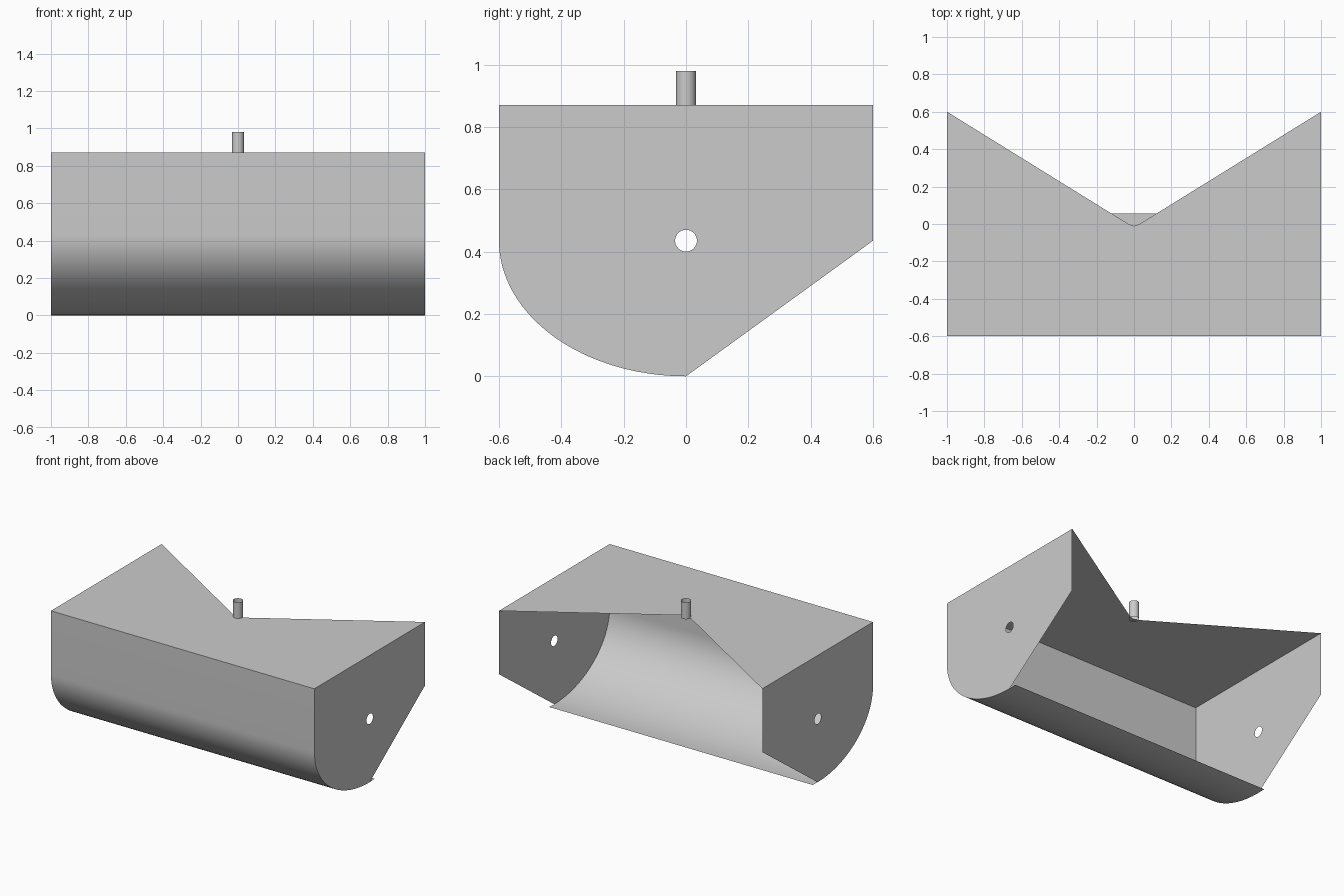
import bpy, bmesh, math

if "Cube" in bpy.data.objects:
    bpy.data.objects.remove(bpy.data.objects["Cube"])

W, D, H, MID = 1.0, 0.6, 0.87, 0.435   # half width, half depth, height, curve start
HOLE_R, PIN_R, LIP = 0.035, 0.032, 0.055
SEG = 32


def finish(name, bm, smooth=False):
    me = bpy.data.meshes.new(name)
    bm.to_mesh(me)
    bm.free()
    ob = bpy.data.objects.new(name, me)
    bpy.context.collection.objects.link(ob)
    if smooth:
        bpy.ops.object.select_all(action='DESELECT')
        bpy.context.view_layer.objects.active = ob
        ob.select_set(True)
        bpy.ops.object.shade_smooth_by_angle(angle=math.radians(30))
    return ob


def arc(y):
    # height of the elliptical belly at depth y
    return MID - MID * math.sqrt(max(0.0, 1 - (y / D) ** 2))


# (y, z) points of the rounded belly, from front wall to the bottom
belly = []
for i in range(SEG + 1):
    y = -D * math.cos(math.pi / 2 * i / SEG)
    belly.append((y, arc(y)))

# Front wall and rounded belly as one thin sheet, ending in a small lip
bm = bmesh.new()
profile = [(-D, H)] + belly + [(LIP, arc(LIP))]
rows = [[bm.verts.new((x, y, z)) for x in (-W, W)] for y, z in profile]
for a, b in zip(rows, rows[1:]):
    bm.faces.new((a[0], b[0], b[1], a[1]))
finish("front_trough", bm, True)

# End plates with a round axle hole
for side, name in ((-1, "left_end_plate"), (1, "right_end_plate")):
    bm = bmesh.new()
    outer = [(-D, H)] + belly + [(D, MID), (D, H)]
    hole = [(HOLE_R * math.cos(2 * math.pi * i / SEG),
             MID + HOLE_R * math.sin(2 * math.pi * i / SEG)) for i in range(SEG)]
    edges = []
    for loop in (outer, hole):
        vs = [bm.verts.new((side * W, y, z)) for y, z in loop]
        edges += [bm.edges.new((vs[i], vs[(i + 1) % len(vs)])) for i in range(len(vs))]
    bmesh.ops.triangle_fill(bm, use_beauty=True, use_dissolve=False,
                            edges=edges, normal=(side, 0, 0))
    for f in bm.faces:
        f.normal_update()
        if f.normal.x * side < 0:
            f.normal_flip()
    finish(name, bm)

# Top plate with the V-shaped notch at the back
bm = bmesh.new()
vs = [bm.verts.new((x, y, H)) for x, y in
      ((-W, -D), (0, -D), (W, -D), (W, D), (0.03, 0), (0, -0.01), (-0.03, 0), (-W, D))]
bm.faces.new((vs[0], vs[1], vs[5], vs[6], vs[7]))
bm.faces.new((vs[1], vs[2], vs[3], vs[4], vs[5]))
finish("top_plate", bm)

# Small open tube standing at the tip of the notch
bm = bmesh.new()
bmesh.ops.create_cone(bm, cap_ends=False, segments=SEG,
                      radius1=PIN_R, radius2=PIN_R, depth=0.115)
bmesh.ops.translate(bm, verts=bm.verts, vec=(0, 0, 0.98 - 0.0575))
finish("top_tube", bm, True)
